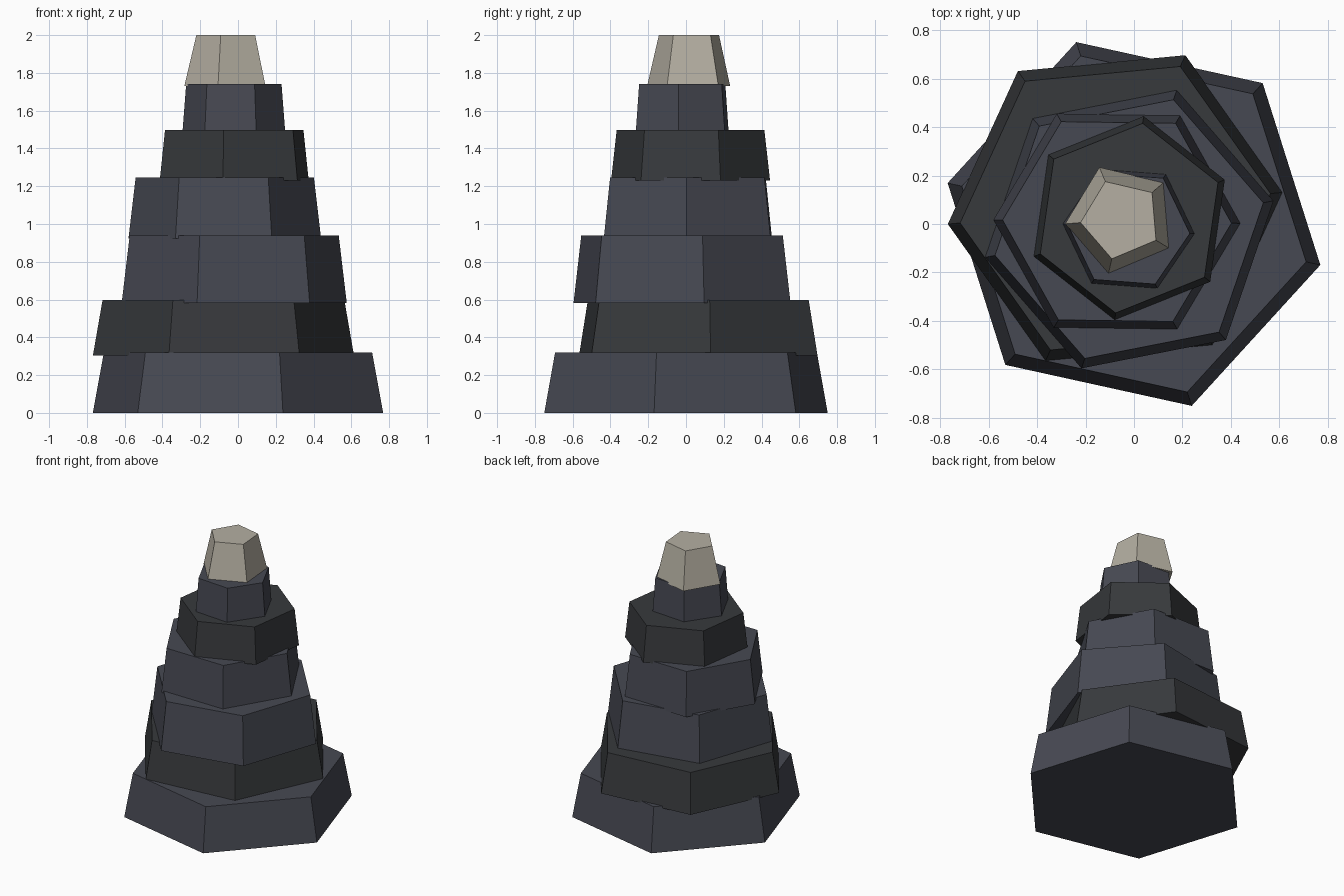
import bpy
from math import cos, sin, radians, pi

if "Cube" in bpy.data.objects:
    bpy.data.objects.remove(bpy.data.objects["Cube"])


def material(name, rgb):
    m = bpy.data.materials.new(name)
    m.diffuse_color = (*rgb, 1)
    m.use_nodes = True
    m.node_tree.nodes["Principled BSDF"].inputs["Base Color"].default_value = m.diffuse_color
    return m


slate = material("slate", (0.062, 0.066, 0.085))
dark = material("dark_rock", (0.038, 0.041, 0.045))
pale = material("pale_tip", (0.46, 0.43, 0.36))


def frustum(name, sides, x, y, z0, z1, r0, r1, turn, mat):
    """Closed tapered prism whose first corner points at angle turn."""
    a = [radians(turn) + 2 * pi * i / sides for i in range(sides)]
    verts = [(x + r * cos(t), y + r * sin(t), z)
             for r, z in ((r0, z0), (r1, z1)) for t in a]
    faces = [(i, (i + 1) % sides, sides + (i + 1) % sides, sides + i)
             for i in range(sides)]
    faces += [tuple(reversed(range(sides))), tuple(range(sides, 2 * sides))]
    me = bpy.data.meshes.new(name)
    me.from_pydata(verts, [], faces)
    me.materials.append(mat)
    bpy.context.collection.objects.link(bpy.data.objects.new(name, me))


# Stacked rock tiers: x, y, bottom z, top z, bottom radius, top radius, turn
tiers = [
    (0.0, 0.0, 0.0, 0.32, 0.787, 0.727, -12.4, slate),
    (-0.077, 0.065, 0.305, 0.597, 0.694, 0.643, 5.4, dark),
    (-0.02, -0.021, 0.583, 0.938, 0.607, 0.564, 11.1, slate),
    (-0.07, 0.01, 0.923, 1.245, 0.51, 0.472, -0.8, slate),
    (-0.02, 0.024, 1.23, 1.497, 0.425, 0.395, 21.9, dark),
    (-0.022, -0.02, 1.483, 1.742, 0.273, 0.253, -4.3, slate),
]
for n, t in enumerate(tiers, 1):
    frustum(f"rock_tier_{n}", 6, *t)

# Pale five-sided tip
frustum("summit_cap", 5, -0.053, 0.02, 1.73, 2.0, 0.232, 0.168, -31.2, pale)
